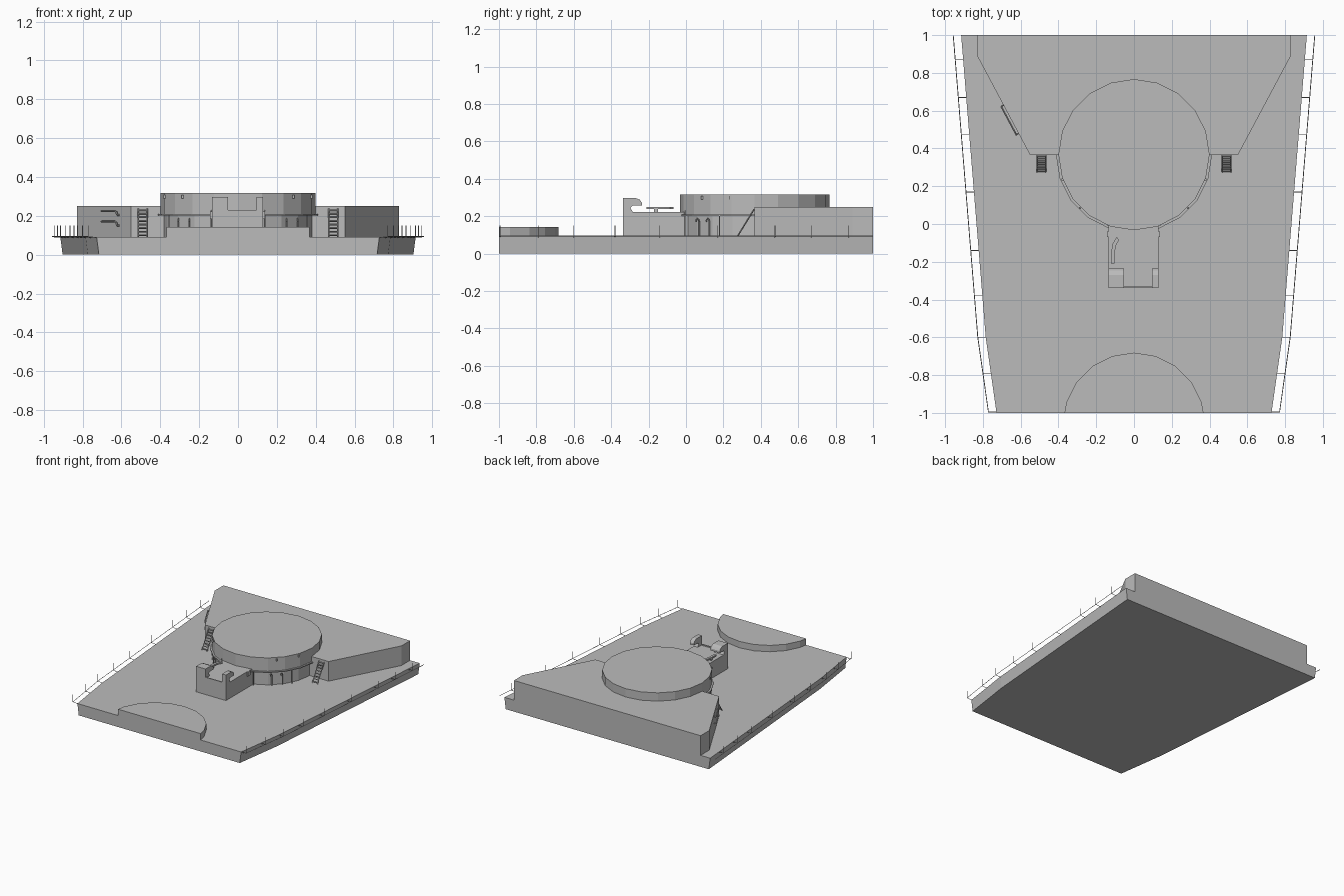
import bpy, bmesh, math
from mathutils import Vector

if "Cube" in bpy.data.objects:
    bpy.data.objects.remove(bpy.data.objects["Cube"])

grey = bpy.data.materials.new("deck_grey")
grey.diffuse_color = (0.5, 0.5, 0.5, 1)
grey.use_nodes = True
grey.node_tree.nodes["Principled BSDF"].inputs["Base Color"].default_value = grey.diffuse_color


def finish(bm, name):
    bmesh.ops.recalc_face_normals(bm, faces=bm.faces[:])
    me = bpy.data.meshes.new(name)
    bm.to_mesh(me)
    bm.free()
    me.materials.append(grey)
    ob = bpy.data.objects.new(name, me)
    bpy.context.collection.objects.link(ob)
    return ob


def loft(name, bottom, top):
    """Closed solid between two matching loops of 3D points."""
    bm = bmesh.new()
    a = [bm.verts.new(p) for p in bottom]
    b = [bm.verts.new(p) for p in top]
    bm.faces.new(a)
    bm.faces.new(b)
    for i in range(len(a)):
        j = (i + 1) % len(a)
        bm.faces.new((a[i], a[j], b[j], b[i]))
    return finish(bm, name)


def prism(name, pts, z0, z1):
    return loft(name, [(x, y, z0) for x, y in pts], [(x, y, z1) for x, y in pts])


def box(name, x0, x1, y0, y1, z0, z1):
    return prism(name, [(x0, y0), (x1, y0), (x1, y1), (x0, y1)], z0, z1)


def rods(name, paths, r, sides=6):
    """Thin round bars along lists of points, joined in one object."""
    bm = bmesh.new()
    for path in paths:
        for p, q in zip(path, path[1:]):
            p, q = Vector(p), Vector(q)
            d = q - p
            m = d.to_track_quat('Z', 'Y').to_matrix().to_4x4()
            m.translation = (p + q) / 2
            bmesh.ops.create_cone(bm, cap_ends=True, segments=sides, radius1=r,
                                  radius2=r, depth=d.length, matrix=m)
    return finish(bm, name)


def ring(cy, r, a0, a1, step=18):
    return [(r * math.cos(math.radians(a)), cy + r * math.sin(math.radians(a)))
            for a in range(a0, a1 + 1, step)]


# Hull slab, slightly narrower at the keel side
right = [(0.728, -1), (0.785, -0.6), (0.915, 1)]
outline = right + [(-x, y) for x, y in reversed(right)]
loft("hull_deck", [(x - math.copysign(0.012, x), y, 0) for x, y in outline],
     [(x, y, 0.092) for x, y in outline])

# Raised rear deckhouse
half = [(0.55, 0.365), (0.83, 0.89), (0.83, 1)]
prism("deckhouse", half + [(-x, y) for x, y in reversed(half)], 0.09, 0.25)

# Round gun base: recessed drum, overhanging top, narrow walkway ledge
CY = 0.367
prism("lower_drum", ring(CY, 0.382, 18, 360), 0.09, 0.22)
prism("upper_drum", ring(CY, 0.40, 18, 360), 0.21, 0.317)
prism("walkway_ledge", ring(CY, 0.413, 180, 360), 0.202, 0.21)

# Half-round platform at the bow end
arc = [p for p in ring(-1.056, 0.375, 0, 180) if p[1] > -1]
prism("front_platform", [(0.368, -1)] + arc + [(-0.368, -1)], 0.09, 0.143)

# Control box with corner screens
box("control_box", -0.135, 0.13, -0.338, 0.03, 0.09, 0.222)
box("front_parapet", -0.135, 0.13, -0.338, -0.33, 0.22, 0.231)
hood = [(-0.338, 0.22), (-0.338, 0.297), (-0.27, 0.297), (-0.247, 0.288), (-0.236, 0.272),
        (-0.236, 0.256), (-0.285, 0.256), (-0.297, 0.245), (-0.285, 0.222)]
for name, x0, x1 in (("left_hood", -0.135, -0.052), ("right_hood", 0.095, 0.13)):
    loft(name, [(x0, y, z) for y, z in hood], [(x1, y, z) for y, z in hood])

# Curved bench on the control box
inner = [(-0.103, -0.21), (-0.102, -0.15), (-0.096, -0.115), (-0.08, -0.085)]
outer = [(-0.092, -0.068), (-0.113, -0.105), (-0.121, -0.15), (-0.122, -0.21)]
prism("curved_bench", inner + outer, 0.238, 0.25)
box("bench_leg", -0.117, -0.107, -0.17, -0.15, 0.22, 0.24)

for s, side in ((-1, "left"), (1, "right")):
    # Lamp on the side of the control box
    x = -0.135 if s < 0 else 0.13
    box(side + "_box_lamp", x - 0.008, x + 0.008, -0.07, -0.04, 0.185, 0.222)

    # Sloping ladder
    xa, xb = s * 0.468, s * 0.513
    lo, hi = Vector((0, 0.275, 0.092)), Vector((0, 0.364, 0.237))
    paths = [[(x, lo.y, lo.z), (x, hi.y, hi.z)] for x in (xa, xb)]
    for i in range(8):
        p = lo.lerp(hi, (i + 0.5) / 8)
        paths.append([(xa, p.y, p.z), (xb, p.y, p.z)])
    rods(side + "_ladder", paths, 0.004, 4)

    # Vent pipes bent into hooks on the lower drum
    hooks = []
    for y in (0.07, 0.125):
        x = s * (math.sqrt(0.38 ** 2 - (y - CY) ** 2) + 0.014)
        hooks.append([(x, y, 0.092), (x, y, 0.175), (x, y - 0.006, 0.185),
                      (x, y - 0.014, 0.185), (x, y - 0.018, 0.17)])
    rods(side + "_vent_pipes", hooks, 0.004)

    # Ledge supports and small fittings on the upper drum
    rods(side + "_ledge_posts", [[(s * 0.355, 0.18, 0.092), (s * 0.355, 0.18, 0.205)],
                                 [(s * 0.14, -0.005, 0.092), (s * 0.14, -0.005, 0.23)]], 0.003)
    for i, (x, y) in enumerate(((0.285, 0.085), (0.378, 0.235))):
        box(f"{side}_drum_fitting_{i}", s * x - 0.005, s * x + 0.005,
            y - 0.005, y + 0.005, 0.29, 0.308)

    # Outboard edge rail with posts and brackets
    def rail_x(y):
        edge = 0.785 + (y + 0.6) * (0.13 / 1.6) if y > -0.6 else 0.785 + (y + 0.6) * 0.1425
        return s * (edge + 0.042)
    rail = [[(rail_x(y), y, 0.093) for y in (-0.998, -0.6, 0.998)]]
    for y in (-0.995, -0.79, -0.6, -0.38, -0.14, 0.17, 0.475, 0.67, 0.87):
        x = rail_x(y)
        rail.append([(x, y, 0.09), (x, y, 0.15)])
        rail.append([(x, y, 0.092), (x - s * 0.05, y, 0.088)])
    rods(side + "_edge_rail", rail, 0.0022, 4)

# Two pipes with bent ends on the left deckhouse wall
wall = Vector((-0.28, 0.525, 0)).normalized()
out = Vector((-wall.y, wall.x, 0))
start = Vector((-0.55, 0.365, 0))
if out.x > 0:
    out = -out
pipes = []
for z in (0.225, 0.17):
    at = lambda t, o, dz=0: start + wall * t + out * o + Vector((0, 0, z + dz))
    pipes.append([at(0.30, 0), at(0.30, 0.014), at(0.15, 0.014),
                  at(0.135, 0.014, -0.006), at(0.13, 0.014, -0.02), at(0.13, 0, -0.02)])
rods("wall_pipes", pipes, 0.005)
